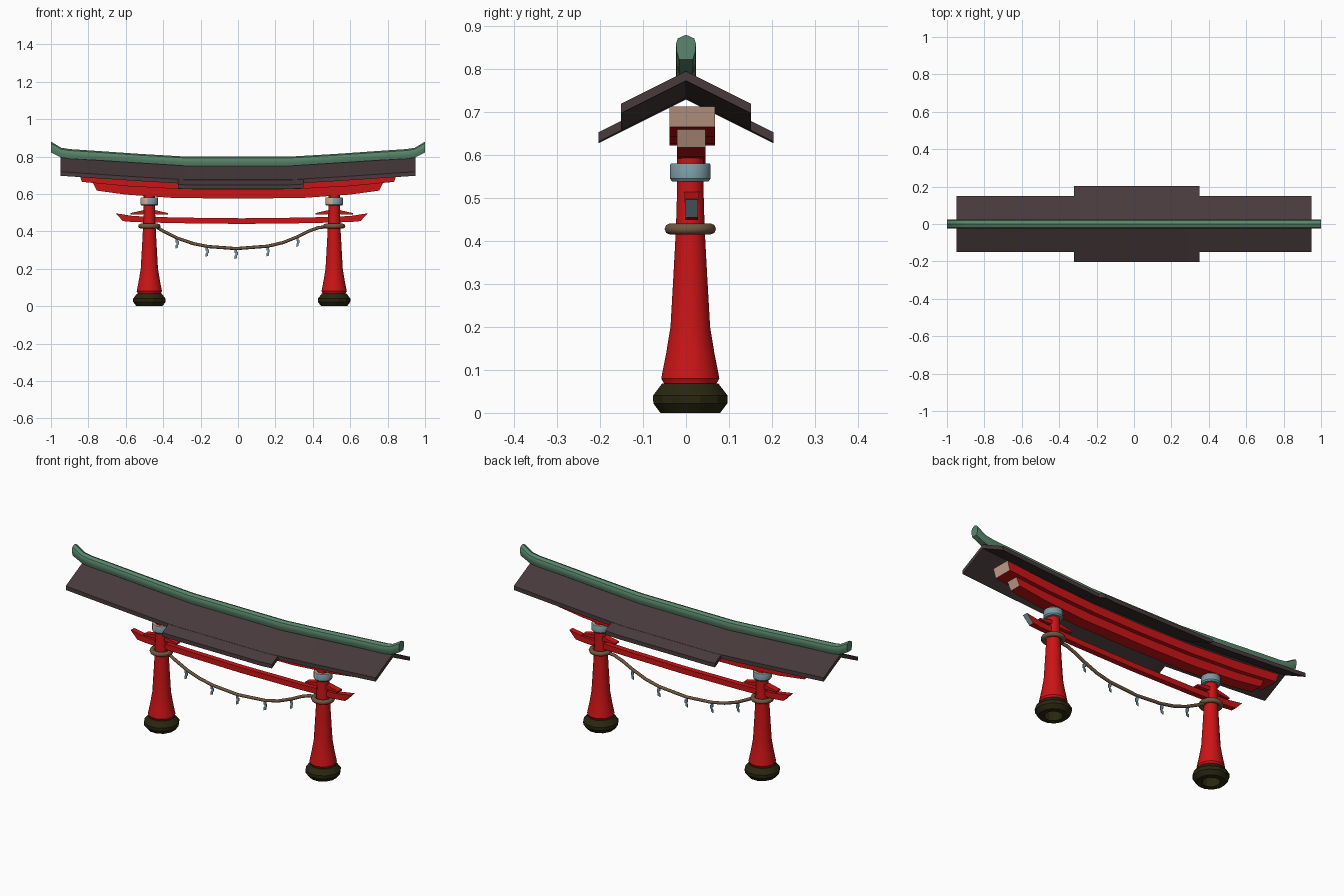
import bpy, bmesh, math
from mathutils import Vector

if "Cube" in bpy.data.objects:
    bpy.data.objects.remove(bpy.data.objects["Cube"])


def mat(name, rgb):
    m = bpy.data.materials.new(name)
    m.diffuse_color = (*rgb, 1)
    m.use_nodes = True
    m.node_tree.nodes["Principled BSDF"].inputs["Base Color"].default_value = m.diffuse_color
    return m


RED = mat("vermilion", (0.60, 0.007, 0.008))
GREEN = mat("patina green", (0.10, 0.24, 0.15))
ROOF = mat("dark roof", (0.065, 0.042, 0.045))
STONE = mat("dark olive stone", (0.022, 0.020, 0.005))
WOOD = mat("pale end grain", (0.60, 0.38, 0.28))
TEAL = mat("pale teal", (0.20, 0.33, 0.37))
ROPE = mat("rope brown", (0.16, 0.095, 0.05))

PX, PY, HALF = 0.02, 0.01, 0.494   # pillar pair centre and half spacing


def finish(name, bm, mats, smooth=None):
    bmesh.ops.recalc_face_normals(bm, faces=bm.faces[:])
    me = bpy.data.meshes.new(name)
    bm.to_mesh(me)
    bm.free()
    for m in mats:
        me.materials.append(m)
    ob = bpy.data.objects.new(name, me)
    bpy.context.collection.objects.link(ob)
    if smooth:
        bpy.ops.object.select_all(action='DESELECT')
        ob.select_set(True)
        bpy.context.view_layer.objects.active = ob
        bpy.ops.object.shade_smooth_by_angle(angle=math.radians(smooth))
    return ob


def loft(name, rings, mats, smooth=None, end_mat=0, closed=False):
    """Skin equal-sized rings of points; cap both ends unless closed."""
    bm = bmesh.new()
    vs = [[bm.verts.new(p) for p in r] for r in rings]
    n = len(vs[0])
    pairs = list(zip(vs, vs[1:])) + ([(vs[-1], vs[0])] if closed else [])
    for a, b in pairs:
        for i in range(n):
            j = (i + 1) % n
            bm.faces.new((a[i], a[j], b[j], b[i]))
    if not closed:
        for r in (vs[0], vs[-1]):
            bm.faces.new(r).material_index = end_mat
    return finish(name, bm, mats, smooth)


def lathe(name, profile, x, mats, sides=16, smooth=35, closed=False):
    rings = [[(x + r * math.cos(2 * math.pi * (i + .5) / sides),
               PY + r * math.sin(2 * math.pi * (i + .5) / sides), z)
              for i in range(sides)] for r, z in profile]
    return loft(name, rings, mats, smooth, closed=closed)


def mirrored(half):
    """Sections for x >= 0, reflected to the full span."""
    neg = [tuple([-s[0], -s[1], *s[2:]]) for s in reversed(half) if s[0] > 0]
    return neg + half


def beam(name, half, cx, cy, hw, end):
    """Upswept beam from (x_bottom, x_top, z_bottom, z_top) sections."""
    rings = [[(cx + xb, cy - hw, zb), (cx + xb, cy + hw, zb),
              (cx + xt, cy + hw, zt), (cx + xt, cy - hw, zt)]
             for xb, xt, zb, zt in mirrored(half)]
    return loft(name, rings, [RED, end], end_mat=1)


# Roof: thin gabled shells whose ridge line rises towards the ends
def roof_z(x):
    t = max(0, abs(x) - 0.28) / 0.67
    return 0.752 + 0.043 * t ** 1.1


def roof(name, xs, hw, lift=0.0):
    rings = []
    for x in xs:
        z, s, th = roof_z(x) + lift, 0.5, 0.022
        rings.append([(x, -hw, z - s * hw), (x, 0, z), (x, hw, z - s * hw),
                      (x, hw, z - s * hw - th), (x, 0, z - th), (x, -hw, z - s * hw - th)])
    return loft(name, rings, [ROOF])


roof("main_roof", [-.948, -.75, -.52, -.28, .28, .52, .75, .948], 0.151)
roof("centre_eave", [-.32, -.28, .28, .35], 0.204, -0.001)

# Ridge cap with kicked-up tips
ridge = mirrored([(.28, 0, .75, .80), (.52, 0, .765, .814), (.75, 0, .780, .830),
                  (.90, 0, .788, .840), (.945, 0, .795, .847), (1.0, 0, .822, .880)])
section = [(-.016, 0), (-.022, .35), (-.023, .65), (-.019, .85), (0, 1),
           (.019, .85), (.023, .65), (.022, .35), (.016, 0)]
loft("ridge_cap", [[(x, y, zb + t * (zt - zb)) for y, t in section]
                   for x, _, zb, zt in ridge], [GREEN], 35)

# Two stacked lintels below the roof
beam("upper_lintel", [(0, 0, .622, .668), (.3, .3, .626, .672), (.6, .6, .642, .690),
                      (.835, .85, .665, .713)], 0, .015, .053, WOOD)
beam("lower_lintel", [(0, 0, .575, .624), (.35, .35, .579, .630), (.6, .6, .597, .648),
                      (.755, .78, .618, .668)], 0, .012, .033, WOOD)

# Tie beam through the pillars
beam("tie_beam", [(0, 0, .440, .470), (.35, .35, .444, .474), (.58, .58, .450, .482),
                  (.635, .675, .455, .497)], PX, .013, .015, TEAL)

for side, label in ((-1, "left"), (1, "right")):
    x = PX + side * HALF
    # Stone foot ring, flared pillar, collar and rope ring
    lathe(label + "_foot", [(.045, 0), (.072, 0), (.089, .022), (.090, .040), (.068, .068),
                            (.045, .068)], x, [STONE], 12, 25, True)
    lathe(label + "_pillar", [(.060, .05), (.062, .068), (.069, .080), (.057, .14), (.047, .20), (.040, .32),
                              (.034, .43), (.031, .53), (.031, .60)], x, [RED])
    collar = lathe(label + "_collar", [(.043, .538), (.048, .545), (.048, .577), (.046, .580)],
                   x, [TEAL, WOOD])
    for p in collar.data.polygons:      # weathered top and inner-left patch
        if p.normal.z > .8 or (p.normal.x < -.3 and p.normal.y < 0):
            p.material_index = 1
    ring = [(.048 + .013 * math.cos(a), .428 + .013 * math.sin(a))
            for a in [2 * math.pi * k / 8 for k in range(8)]]
    lathe(label + "_rope_ring", ring, x, [ROPE], 16, 50, True)
    # Tapered wedges locking the tie beam on both sides of the pillar
    for d in (-1, 1):
        tri = [(x + d * .02, .492), (x + d * .02, .516), (x + d * .10, .498), (x + d * .10, .490)]
        loft(f"{label}_wedge_{'inner' if d == -side else 'outer'}",
             [[(px, yy, pz) for px, pz in tri] for yy in (-.004, .030)], [RED])

# Sagging rope between the pillars
pts = [(-.44, .426), (-.40, .402), (-.32, .362), (-.24, .335), (-.16, .319), (-.01, .308),
       (.16, .321), (.24, .340), (.32, .372), (.38, .402), (.43, .420), (.48, .426)]
rings = []
for i, (x, z) in enumerate(pts):
    a, b = pts[max(i - 1, 0)], pts[min(i + 1, len(pts) - 1)]
    t = Vector((b[0] - a[0], 0, b[1] - a[1])).normalized()
    n = Vector((-t.z, 0, t.x))
    rings.append([Vector((x, PY, z)) + .0085 * (math.cos(k * math.pi / 4) * n
                  + math.sin(k * math.pi / 4) * Vector((0, 1, 0))) for k in range(8)])
loft("sagging_rope", rings, [ROPE], 50)

# Zigzag streamers hanging from the rope
for i, (x, z) in enumerate(((-.325, .364), (-.165, .32), (-.01, .308), (.16, .321), (.32, .372))):
    bm = bmesh.new()
    for k in range(3):
        res = bmesh.ops.create_cube(bm, size=1)
        for v in res["verts"]:
            v.co = Vector((v.co.x * .013 + x + (.003 if k % 2 else -.002),
                           v.co.y * .004 + PY, v.co.z * .018 + z - .012 - .016 * k + v.co.x * .006))
    finish(f"streamer_{i + 1}", bm, [TEAL])
